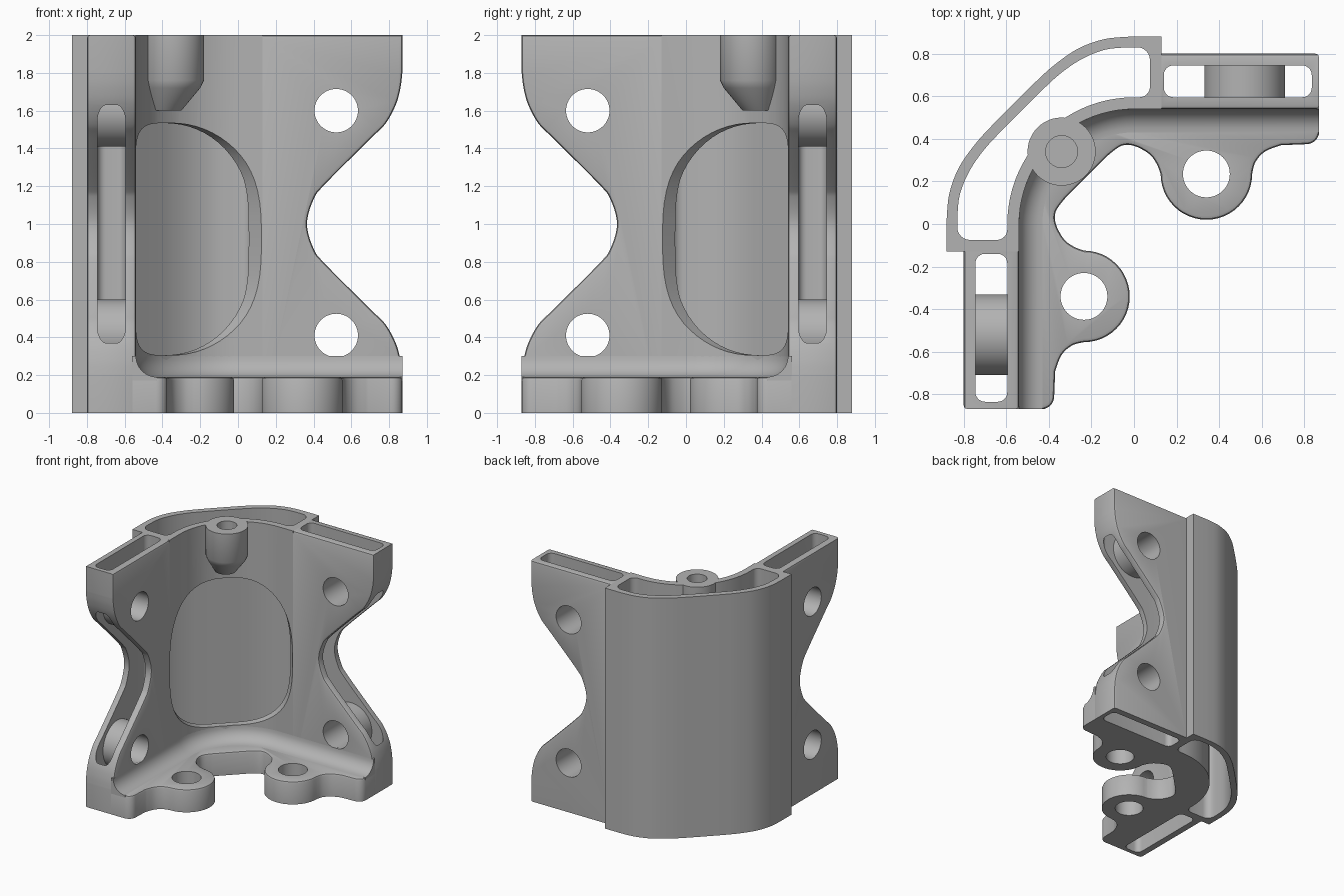
import bpy, bmesh, math
from mathutils import Matrix, Vector

cube = bpy.data.objects.get("Cube")
if cube:
    bpy.data.objects.remove(cube, do_unlink=True)

grey = bpy.data.materials.new("plain grey")
grey.use_nodes = True
grey.diffuse_color = (0.45, 0.45, 0.45, 1)
grey.node_tree.nodes["Principled BSDF"].inputs["Base Color"].default_value = (0.45, 0.45, 0.45, 1)
parts = []


# ---- outline helpers ----
def mirror(pts):
    """Reflect across the diagonal of the corner, reversing the order."""
    return [(-y, -x) for x, y in reversed(pts)]


def arc(cx, cy, r, a0, a1, n):
    angles = [math.radians(a0 + (a1 - a0) * i / n) for i in range(n + 1)]
    return [(cx + r * math.cos(a), cy + r * math.sin(a)) for a in angles]


def circle(cx, cy, r, n=48):
    return arc(cx, cy, r, 0, 360, n)[:-1]


def smooth(pts, n=5):
    """Catmull-Rom curve through the points."""
    p = [Vector(q) for q in [pts[0]] + pts + [pts[-1]]]
    out = []
    for a, b, c, d in zip(p, p[1:], p[2:], p[3:]):
        for i in range(n):
            t = i / n
            q = (2 * b + (c - a) * t + (2 * a - 5 * b + 4 * c - d) * t ** 2
                 + (3 * b - a - 3 * c + d) * t ** 3) / 2
            out.append((q.x, q.y))
    return out + [pts[-1]]


def corner(a, c, b, r, n=6):
    """Round the corner c between a and b."""
    a, c, b = Vector(a), Vector(c), Vector(b)
    p, q = c + (a - c).normalized() * r, c + (b - c).normalized() * r
    pts = []
    for i in range(n + 1):
        t = math.pi / 2 * i / n
        v = p + q - c + (c - q) * math.sin(math.pi / 2 - t) + (c - p) * math.sin(t)
        pts.append((v.x, v.y))
    return pts


def rounded_box(x0, x1, y0, y1, r):
    c = [(x0, y0), (x1, y0), (x1, y1), (x0, y1)]
    return sum((corner(c[i - 1], c[i], c[(i + 1) % 4], r) for i in range(4)), [])


# ---- solid helpers ----
def loft(name, rings):
    """Skin a stack of closed rings and cap both ends."""
    bm = bmesh.new()
    rows = [[bm.verts.new(p) for p in ring] for ring in rings]
    n = len(rows[0])
    for lo, hi in zip(rows, rows[1:]):
        for i in range(n):
            j = (i + 1) % n
            bm.faces.new((lo[i], lo[j], hi[j], hi[i]))
    bm.faces.new(rows[0][::-1])
    bm.faces.new(rows[-1])
    bmesh.ops.recalc_face_normals(bm, faces=bm.faces)
    mesh = bpy.data.meshes.new(name)
    bm.to_mesh(mesh)
    bm.free()
    mesh.materials.append(grey)
    obj = bpy.data.objects.new(name, mesh)
    bpy.context.collection.objects.link(obj)
    parts.append(obj)
    return obj


def up(u, v, w):
    return (u, v, w)


def along_y(u, v, w):
    return (u, w, v)


def diagonal(u, v, w):
    return ((u - w) / math.sqrt(2), (u + w) / math.sqrt(2), v)


def prism(name, pts, w0, w1, place=up):
    return loft(name, [[place(u, v, w) for u, v in pts] for w in (w0, w1)])


def cut(obj, cutter):
    cutter.hide_render = True
    mod = obj.modifiers.new("cut", 'BOOLEAN')
    mod.operation, mod.solver, mod.object = 'DIFFERENCE', 'EXACT', cutter
    graph = bpy.context.evaluated_depsgraph_get()
    mesh = bpy.data.meshes.new_from_object(obj.evaluated_get(graph))
    obj.modifiers.clear()
    obj.data = mesh
    parts.remove(cutter)
    bpy.data.objects.remove(cutter, do_unlink=True)


def soften(obj, test, width):
    """Round off the edges whose two ends pass the test."""
    bm = bmesh.new()
    bm.from_mesh(obj.data)
    edges = [e for e in bm.edges if test(e.verts[0].co, e.verts[1].co)]
    bmesh.ops.bevel(bm, geom=edges, offset=width, segments=2, profile=0.5, affect='EDGES')
    bm.to_mesh(obj.data)
    bm.free()


def mirrored(obj, name):
    mesh = obj.data.copy()
    mesh.transform(Matrix(((0, -1, 0, 0), (-1, 0, 0, 0), (0, 0, 1, 0), (0, 0, 0, 1))))
    mesh.flip_normals()
    other = bpy.data.objects.new(name, mesh)
    bpy.context.collection.objects.link(other)
    parts.append(other)


# ---- hollow corner spine with its window ----
back = [(-.02, .88), (-.14, .868), (-.26, .825), (-.37, .75), (-.47, .66)]
side = arc(0, 0, .54, 130, 90, 10) + [(.13, .54), (.13, .88)]
spine = prism("corner_spine", side + smooth(back + mirror(back)) + mirror(side), 0, 2)

inside = [(-.02, .83), (-.13, .82), (-.235, .78), (-.335, .715), (-.435, .625)]
side = (arc(0, 0, .595, 130, 90, 10)
        + corner((0, .595), (.075, .595), (.075, .83), .05)
        + corner((.075, .595), (.075, .83), (0, .83), .06))
hollow = side + smooth(inside + mirror(inside)) + mirror(side)
cut(spine, prism("hollow_cutter", hollow, -.1, 2.1))


def power(c):
    return math.copysign(abs(c) ** (2 / 2.8), c)


window = [(.47 * power(c), .92 + .615 * power(s)) for c, s in circle(0, 0, 1, 64)]
cut(spine, prism("window_cutter", window, .1, .62, diagonal))

# ---- screw boss at the top of the corner ----
boss = loft("top_boss", [[(x, y, z) for x, y in circle(-c, c, r)] for c, r, z in
                         ((.34, .16, 2), (.34, .16, 1.76), (.345, .145, 1.72), (.38, .08, 1.6))])
for part in (boss, spine):
    cut(part, prism("boss_hole_cutter", circle(-.34, .34, .075), 1.78, 2.1))

# ---- waisted wings with a slot and two screw tubes each ----
upper = [(.365, 1), (.4, 1.13), (.46, 1.21), (.7, 1.45), (.78, 1.53),
         (.835, 1.63), (.86, 1.72), (.87, 1.8)]
lower = [(x, 2 - z) for x, z in upper[:0:-1]]
wing = prism("left_wing", [(.13, 0), (.87, 0)] + smooth(lower + upper) + [(.87, 2), (.13, 2)],
             .54, .80, along_y)
soften(wing, lambda a, b: abs(a.y - b.y) < .001 and max(a.x, b.x) > .2
       and not (a.z < .001 and b.z < .001), .018)
cut(wing, prism("slot_cutter", rounded_box(.14, .835, .595, .745, .045), -.1, 2.1))
for level, z in (("lower", .41), ("upper", 1.6)):
    cut(wing, prism("hole_cutter", circle(.52, z, .115), .4, .9, along_y))
    tube = prism("left_" + level + "_screw_tube", circle(.52, z, .19), .58, .76, along_y)
    cut(tube, prism("hole_cutter", circle(.52, z, .115), .4, .9, along_y))
    mirrored(tube, "right_" + level + "_screw_tube")
mirrored(wing, "right_wing")

# ---- floor flange with two screw tabs ----
front = ([(.87, .56)] + corner((.87, .56), (.87, .375), (.69, .375), .06)
         + smooth([(.69, .37), (.615, .34), (.57, .29), (.555, .235)], 4)
         + arc(.34, .235, .215, 0, -180, 24)[1:]
         + smooth([(.125, .235), (.105, .285), (.07, .33), (0, .367), (-.06, .367), (-.125, .32)], 4)[1:])
floor = prism("floor_flange", front + mirror(front) + arc(0, 0, .56, 180, 90, 20), 0, .19)
soften(floor, lambda a, b: a.z > .18 and b.z > .18, .018)
for x, y in ((.34, .235), (-.235, -.34)):
    cut(floor, prism("tab_hole_cutter", circle(x, y, .11), -.1, .3))

# ---- concave blend between floor and walls ----
bend = .11
section = [(.54 - bend + r, .19 + bend + z) for r, z in arc(0, 0, bend, -90, 0, 8)]
section += [(.56, .19 + bend), (.56, .17), (.54 - bend, .17)]
rings = [[(.87, r, z) for r, z in section]]
for c, s in arc(0, 0, 1, 90, 180, 20):
    rings.append([(r * c, r * s, z) for r, z in section])
rings.append([(-r, -.87, z) for r, z in section])
loft("floor_blend", rings)

# ---- shading ----
for obj in bpy.context.selected_objects:
    obj.select_set(False)
for obj in parts:
    obj.select_set(True)
bpy.context.view_layer.objects.active = parts[0]
bpy.ops.object.shade_smooth_by_angle(angle=math.radians(35))
